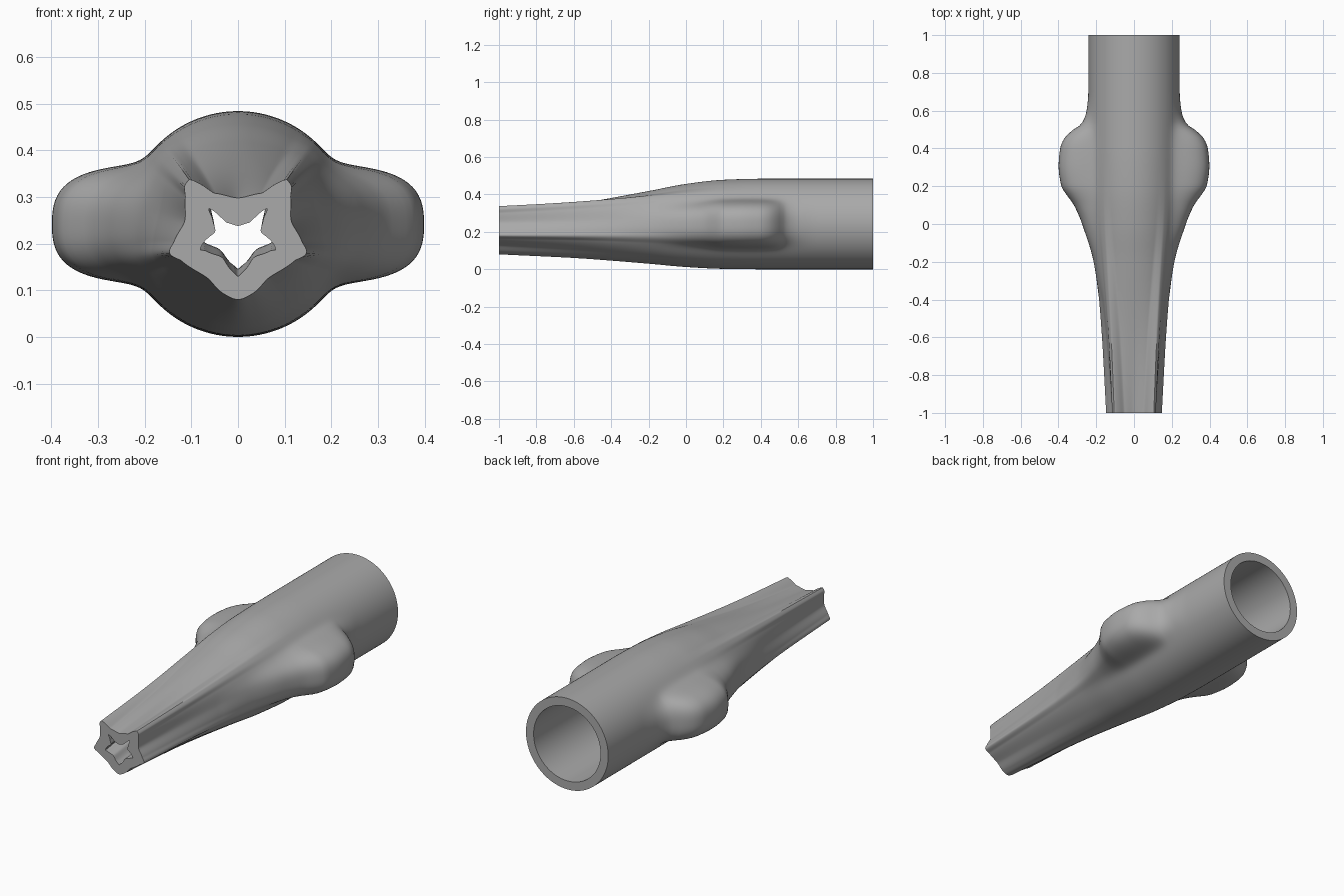
import bpy, bmesh, math

cube = bpy.data.objects.get("Cube")
if cube:
    bpy.data.objects.remove(cube, do_unlink=True)

SEGMENTS, RINGS = 240, 100


def smooth_curve(points, flat_ends=False):
    """Return a monotone cubic function through (position, value) points."""
    xs, ys = zip(*points)
    sec = [(ys[i + 1] - ys[i]) / (xs[i + 1] - xs[i]) for i in range(len(xs) - 1)]
    inner = [2 * a * b / (a + b) if a * b > 0 else 0 for a, b in zip(sec, sec[1:])]
    ends = (0, 0) if flat_ends else (sec[0], sec[-1])
    slope = [ends[0], *inner, ends[1]]

    def value(x):
        x = min(max(x, xs[0]), xs[-1])
        i = 0
        while i < len(sec) - 1 and x > xs[i + 1]:
            i += 1
        h = xs[i + 1] - xs[i]
        t = (x - xs[i]) / h
        s = 1 - t
        return (ys[i] * (1 + 2 * t) * s * s + ys[i + 1] * (3 - 2 * t) * t * t
                + h * t * s * (slope[i] * s - slope[i + 1] * t))
    return value


def star_radius(half_outline, centre):
    """Radius by elevation angle for a mirrored star outline."""
    return smooth_curve([(math.atan2(z - centre, x), math.hypot(x, z - centre))
                         for x, z in half_outline], flat_ends=True)


# Star outlines at the mouth, right half from bottom to top
outer_star = star_radius([(0, .08), (.03, .092), (.068, .128), (.12, .162), (.147, .18),
                          (.137, .205), (.114, .25), (.113, .3), (.114, .325), (.105, .337),
                          (.085, .33), (.05, .308), (0, .298)], .227)
inner_star = star_radius([(0, .13), (.008, .137), (.034, .17), (.07, .185), (.081, .187),
                          (.078, .195), (.049, .226), (.055, .255), (.062, .275), (.05, .268),
                          (.025, .245), (0, .238)], .21)

# Change from star to circle along the length, and the centre heights
outer_blend = smooth_curve([(-1, 0), (-.6, .26), (-.2, .64), (0, .85), (.2, .97), (.4, 1), (1, 1)])
inner_blend = smooth_curve([(-1, 0), (-.8, .05), (-.6, .2), (-.2, .62), (.2, .95), (.4, 1), (1, 1)])
outer_centre = smooth_curve([(-1, .227), (.4, .242), (1, .242)])
inner_centre = smooth_curve([(-1, .21), (-.8, .232), (.4, .242), (1, .242)])

# Side bulge height along the length
bulge = smooth_curve([(-.4, 0), (-.2, .012), (0, .05), (.1, .085), (.15, .117), (.2, .146),
                      (.3, .158), (.4, .149), (.45, .129), (.5, .079), (.53, .036),
                      (.6, .009), (.7, 0), (1, 0)])


def ring(bm, y, star, blend, centre, radius, bulged):
    w, verts = blend(y), []
    for i in range(SEGMENTS):
        a = 2 * math.pi * i / SEGMENTS
        elevation = math.asin(max(-1, min(1, math.sin(a))))
        r = (1 - w) * star(elevation) + w * radius
        if bulged:
            r += bulge(y) * math.exp(-(abs(elevation) / math.radians(24)) ** 3.2)
        verts.append(bm.verts.new((r * math.cos(a), y, centre(y) + r * math.sin(a))))
    return verts


# Tube: outer skin front to back, then bore back to front, closed by end rims
bm = bmesh.new()
stations = [-1 + 2 * i / RINGS for i in range(RINGS + 1)]
rings = [ring(bm, y, outer_star, outer_blend, outer_centre, .242, True) for y in stations]
rings += [ring(bm, y, inner_star, inner_blend, inner_centre, .197, False)
          for y in reversed(stations)]
for k, here in enumerate(rings):
    there = rings[(k + 1) % len(rings)]
    for i in range(SEGMENTS):
        j = (i + 1) % SEGMENTS
        bm.faces.new((here[i], here[j], there[j], there[i]))
bmesh.ops.recalc_face_normals(bm, faces=bm.faces)
mesh = bpy.data.meshes.new("star_nozzle")
bm.to_mesh(mesh)
bm.free()
nozzle = bpy.data.objects.new("star_nozzle", mesh)
bpy.context.collection.objects.link(nozzle)

# Plain grey material
grey = bpy.data.materials.new("plain_grey")
grey.use_nodes = True
colour = (.4, .4, .4, 1)
grey.diffuse_color = colour
grey.node_tree.nodes["Principled BSDF"].inputs["Base Color"].default_value = colour
mesh.materials.append(grey)

# Smooth skin with crisp rims
bpy.ops.object.select_all(action='DESELECT')
nozzle.select_set(True)
bpy.context.view_layer.objects.active = nozzle
bpy.ops.object.shade_smooth_by_angle(angle=math.radians(40))
